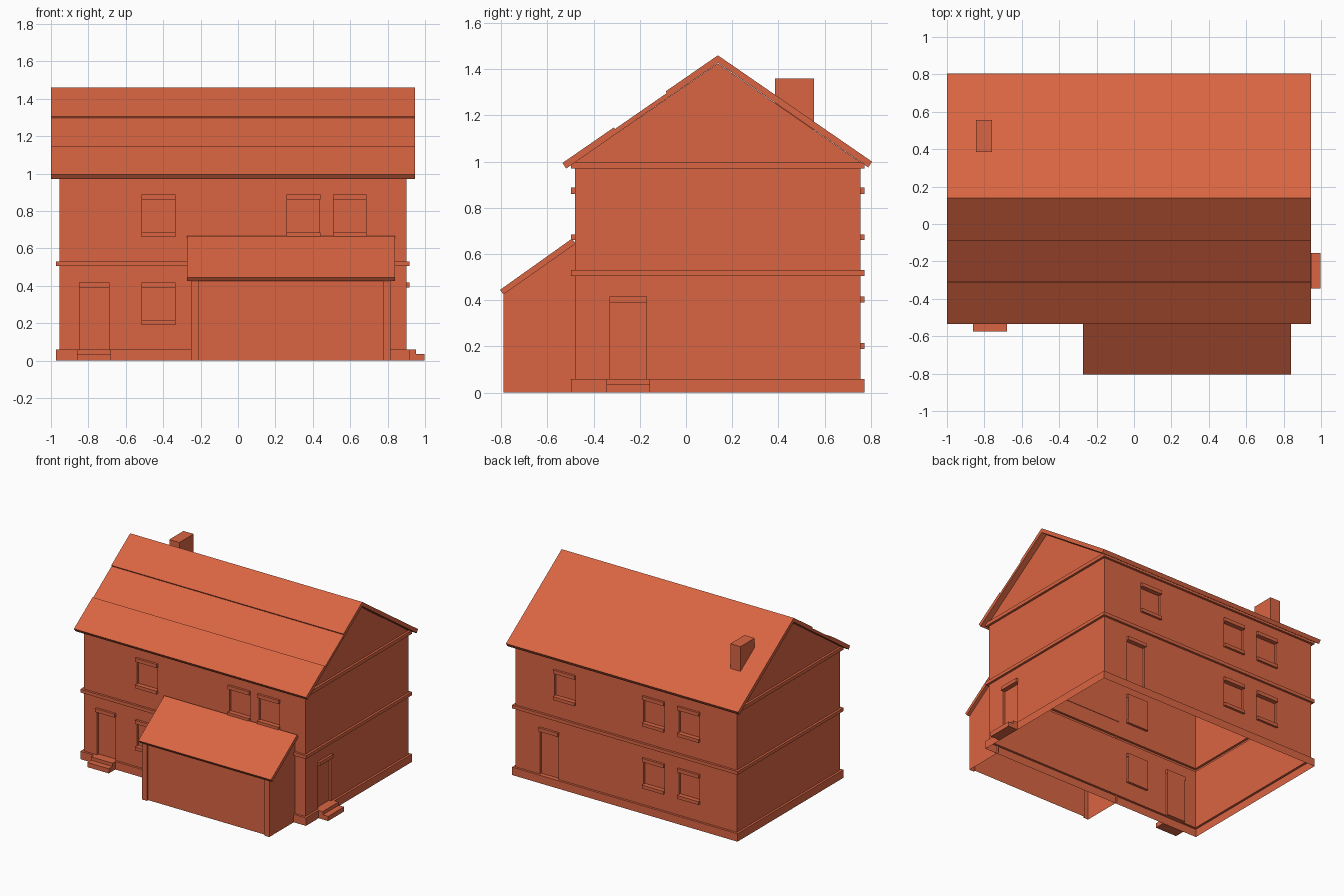
import bpy, bmesh

if "Cube" in bpy.data.objects:
    bpy.data.objects.remove(bpy.data.objects["Cube"])

mat = bpy.data.materials.new("terracotta")
mat.diffuse_color = (0.70, 0.13, 0.055, 1)
mat.use_nodes = True
mat.node_tree.nodes["Principled BSDF"].inputs["Base Color"].default_value = mat.diffuse_color

X0, X1, Y0, Y1 = -0.955, 0.90, -0.48, 0.755   # wall rectangle
OFF, DEEP = 0.017, 0.018                      # trim projection, opening recess


def make(name, polys):
    """Mesh object from a list of polygons given as points."""
    bm = bmesh.new()
    for p in polys:
        bm.faces.new([bm.verts.new(c) for c in p])
    bmesh.ops.remove_doubles(bm, verts=bm.verts, dist=1e-5)
    me = bpy.data.meshes.new(name)
    bm.to_mesh(me)
    bm.free()
    me.materials.append(mat)
    ob = bpy.data.objects.new(name, me)
    bpy.context.collection.objects.link(ob)
    return ob


def prism(name, prof, x0, x1):
    """Solid (y, z) profile drawn clockwise from +x, extruded along x."""
    a = [(x0, y, z) for y, z in prof]
    b = [(x1, y, z) for y, z in prof]
    n = len(prof)
    make(name, [a, b[::-1]] + [[a[i], b[i], b[(i + 1) % n], a[(i + 1) % n]] for i in range(n)])


def box(name, x, y, z):
    x, y, z = sorted(x), sorted(y), sorted(z)
    prism(name, [(y[0], z[0]), (y[0], z[1]), (y[1], z[1]), (y[1], z[0])], *x)


# Each side maps (distance along wall, outward offset, height) to space
sides = {
    "front": (lambda u, o, z: (u, Y0 - o, z), X0, X1),
    "right": (lambda u, o, z: (X1 + o, u, z), Y0, Y1),
    "back": (lambda u, o, z: (-u, Y1 + o, z), -X1, -X0),
    "left": (lambda u, o, z: (X0 - o, -u, z), -Y1, -Y0),
}
LOW, UP = (0.215, 0.39), (0.685, 0.86)         # window heights per floor
DOOR = (0.06, 0.39)
openings = {
    "front": [(-0.425, LOW), (-0.425, UP), (0.35, UP), (0.597, UP), (-0.768, DOOR)],
    "right": [(-0.25, DOOR)],
    "back": [(-0.485, UP), (0.26, UP), (0.555, UP), (0.26, LOW), (0.555, LOW), (-0.617, DOOR)],
    "left": [],
}


def quad(P, u0, u1, z0, z1, o=0):
    return [P(u0, o, z0), P(u1, o, z0), P(u1, o, z1), P(u0, o, z1)]


walls, bands = [], []
for side, (P, a, b) in sides.items():
    # openings with recessed panes, lintels and sills
    holes = []
    for i, (c, (z0, z1)) in enumerate(openings[side]):
        door = z0 == DOOR[0]
        h = 0.078 if door else 0.087
        u0, u1 = c - h, c + h
        holes.append((u0, u1, z0, z1))
        walls.append(quad(P, u0, u1, z0, z1, -DEEP))
        ring = quad(P, u0, u1, z0, z1)
        back = quad(P, u0, u1, z0, z1, -DEEP)
        walls += [[ring[k], ring[(k + 1) % 4], back[(k + 1) % 4], back[k]] for k in range(4)]
        trims = [("lintel", z1, z1 + 0.027)]
        if not door:
            trims.append(("sill", z0 - 0.025, z0))
        for nm, t0, t1 in trims:
            p, q = P(u0 - 0.003, -DEEP, t0), P(u1 + 0.003, OFF, t1)
            kind = "door" if door else "window"
            box(f"{side}_{kind}_{nm}_{i}", (p[0], q[0]), (p[1], q[1]), (t0, t1))
    # wall sheet as grid cells around the openings
    for w0, w1 in ((0.06, 0.505), (0.53, 0.97)):
        hs = [h for h in holes if w0 <= h[2] < w1]
        us = sorted({a, b, *[h[0] for h in hs], *[h[1] for h in hs]})
        zs = sorted({w0, w1, *[h[2] for h in hs], *[h[3] for h in hs]})
        for u0, u1 in zip(us, us[1:]):
            for z0, z1 in zip(zs, zs[1:]):
                m, n = (u0 + u1) / 2, (z0 + z1) / 2
                if not any(h[0] < m < h[1] and h[2] < n < h[3] for h in hs):
                    walls.append(quad(P, u0, u1, z0, z1))
    # projecting plinth, storey band and eaves band
    for z0, z1 in ((0, 0.06), (0.505, 0.53), (0.97, 0.997)):
        bands.append(quad(P, a - OFF, b + OFF, z0, z1, OFF))
        bands.append([P(a - OFF, OFF, z1), P(b + OFF, OFF, z1), P(b, 0, z1), P(a, 0, z1)])
        if z0:
            bands.append([P(a, 0, z0), P(b, 0, z0), P(b + OFF, OFF, z0), P(a - OFF, OFF, z0)])
    # gable triangles
    if side in ("left", "right"):
        walls.append([P(a, 0, 0.997), P(b, 0, 0.997), P((a + b) / 2, 0, 1.425)])
make("house_walls", walls)
make("wall_bands", bands)

# Main roof with a slightly sunken middle strip on the front slope
prism("main_roof", [(-0.535, 0.994), (-0.312, 1.148), (-0.308, 1.141), (-0.084, 1.296),
                    (-0.088, 1.304), (0.138, 1.46), (0.805, 1.0), (0.789, 0.975),
                    (0.138, 1.427), (-0.518, 0.97)], -1.0, 0.945)

# Chimney
box("chimney", (-0.845, -0.76), (0.385, 0.555), (1.12, 1.36))

# Lean-to: open-bottom wall sheet with corner posts and recessed front panel
path = [(-0.25, Y0), (-0.25, -0.79), (-0.21, -0.79), (-0.21, -0.775),
        (0.775, -0.775), (0.775, -0.79), (0.815, -0.79), (0.815, Y0)]
top = lambda y: 0.64 + 0.7 * (y + 0.485)
make("porch_walls", [[(*p, 0), (*q, 0), (*q, top(q[1])), (*p, top(p[1]))]
                     for p, q in zip(path, path[1:])])
prism("porch_roof", [(-0.805, 0.445), (-0.493, 0.667), (-0.478, 0.645), (-0.79, 0.425)],
      -0.272, 0.84)

# Door steps
for i, (d, h) in enumerate(((0.05, 0.06), (0.095, 0.035))):
    box(f"front_step_{i}", (-0.86, -0.68), (Y0 - d, Y0 - OFF), (0, h))
    box(f"side_step_{i}", (X1 + OFF, X1 + d + 0.002), (-0.345, -0.155), (0, h))
